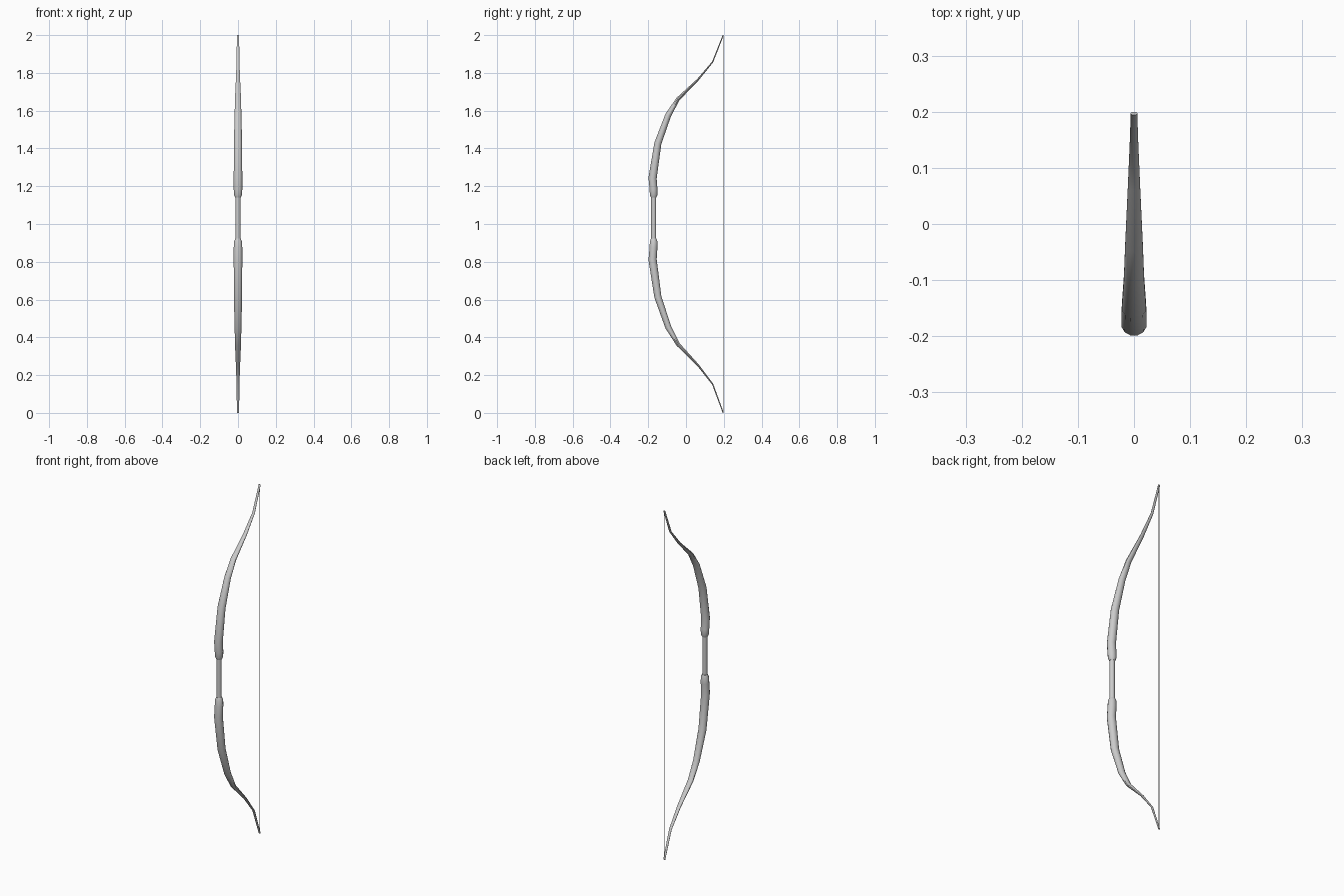
import bpy, bmesh, math
from mathutils import Vector

if "Cube" in bpy.data.objects:
    bpy.data.objects.remove(bpy.data.objects["Cube"])

SIDES = 12
MID = 1.035      # height about which the two limbs mirror
LOWER = 1.0725   # the lower limb is slightly longer


def loft(name, rings):
    """Skin elliptical rings (y, z, half width, half thickness) along a path in the YZ plane."""
    bm = bmesh.new()
    loops = []
    for i, (y, z, hx, hy) in enumerate(rings):
        a, b = rings[max(i - 1, 0)], rings[min(i + 1, len(rings) - 1)]
        tangent = Vector((0, b[0] - a[0], b[1] - a[1])).normalized()
        if i in (0, len(rings) - 1):
            tangent = Vector((0, 0, math.copysign(1, tangent.z)))
        normal = Vector((0, tangent.z, -tangent.y))
        loop = []
        for k in range(SIDES):
            t = 2 * math.pi * (k + 0.5) / SIDES
            loop.append(bm.verts.new(Vector((hx * math.cos(t), y, z)) + normal * hy * math.sin(t)))
        loops.append(loop)
    for p, q in zip(loops, loops[1:]):
        for k in range(SIDES):
            n = (k + 1) % SIDES
            bm.faces.new((p[k], p[n], q[n], q[k]))
    bm.faces.new(loops[0])
    bm.faces.new(loops[-1])
    bmesh.ops.recalc_face_normals(bm, faces=bm.faces)
    mesh = bpy.data.meshes.new(name)
    bm.to_mesh(mesh)
    bm.free()
    obj = bpy.data.objects.new(name, mesh)
    bpy.context.collection.objects.link(obj)
    bpy.ops.object.select_all(action='DESELECT')
    obj.select_set(True)
    bpy.context.view_layer.objects.active = obj
    bpy.ops.object.shade_smooth_by_angle(angle=math.radians(35))
    return obj


# recurved limb: y, z, half width, half thickness
limb = [(-0.171, 1.140, 0.015, 0.015),
        (-0.171, 1.155, 0.022, 0.021),
        (-0.172, 1.185, 0.0235, 0.0215),
        (-0.177, 1.243, 0.0235, 0.0225),
        (-0.149, 1.427, 0.0225, 0.0195),
        (-0.094, 1.577, 0.0185, 0.0165),
        (-0.042, 1.662, 0.0165, 0.0105),
        (0.063, 1.764, 0.0115, 0.0055),
        (0.141, 1.858, 0.008, 0.0035),
        (0.197, 2.000, 0.006, 0.003)]
loft("upper_limb", limb)
loft("lower_limb", [(y, MID - (z - MID) * LOWER if z < 2 else 0.0, hx, hy)
                    for y, z, hx, hy in limb])

# narrow grip between the limbs
loft("grip", [(-0.171, 0.915, 0.0135, 0.0135), (-0.171, 1.15, 0.0135, 0.0135)])

# taut string from tip to tip
loft("string", [(0.197, 0.0, 0.0025, 0.0025), (0.197, 2.0, 0.0025, 0.0025)])
